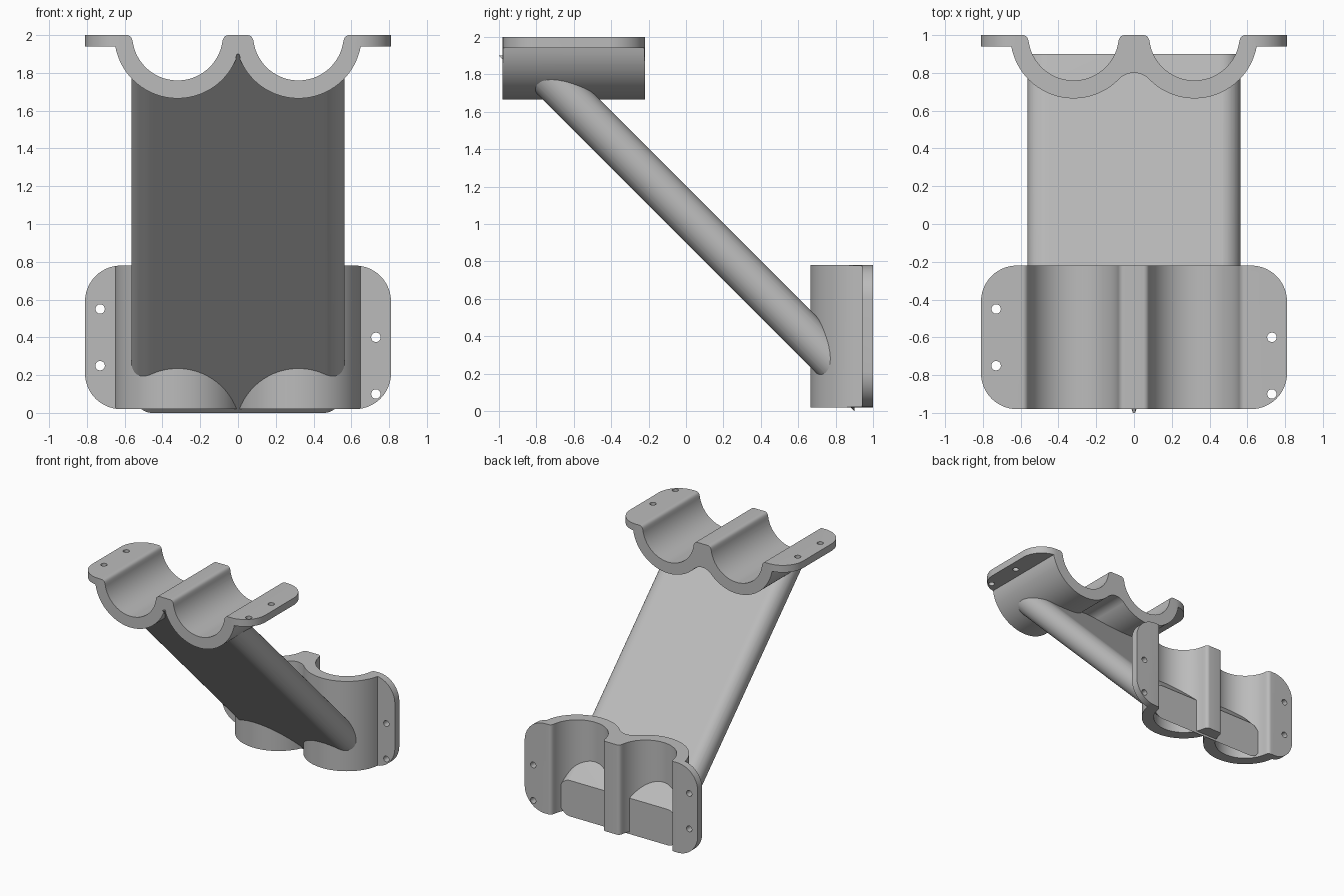
import bpy, bmesh
from math import sin, cos, pi, asin, sqrt
from mathutils import Matrix, Vector

cube = bpy.data.objects.get("Cube")
if cube:
    bpy.data.objects.remove(cube)

grey = bpy.data.materials.new("light_grey")
grey.use_nodes = True
colour = (0.5, 0.5, 0.5, 1)
grey.diffuse_color = colour
grey.node_tree.nodes["Principled BSDF"].inputs["Base Color"].default_value = colour

AXIS, INNER, OUTER = 0.32, 0.24, 0.335    # channel spacing and radii
LIP, PLATE, HALF_W = 0.03, 0.06, 0.81     # edge fillet, flange thickness, half width
FRONT, BACK = -0.98, -0.22                # cradle ends
UPRIGHT = Matrix(((1, 0, 0, 0), (0, 0, -1, 0), (0, 1, 0, 0), (0, 0, 0, 1)))  # extrude to -y
SWAP = Matrix(((1, 0, 0, 0), (0, 0, 1, -1), (0, 1, 0, 1), (0, 0, 0, 1)))     # top cradle to rear


def arc(cx, cy, r, a, b, n):
    return [(cx + r * cos(a + (b - a) * i / n), cy + r * sin(a + (b - a) * i / n))
            for i in range(n + 1)]


def prism(name, outline, low, high, matrix=Matrix()):
    bm = bmesh.new()
    face = bm.faces.new([bm.verts.new((x, y, low)) for x, y in outline])
    top = bmesh.ops.extrude_face_region(bm, geom=[face])["geom"]
    verts = [v for v in top if isinstance(v, bmesh.types.BMVert)]
    bmesh.ops.translate(bm, verts=verts, vec=(0, 0, high - low))
    bm.transform(matrix)
    bmesh.ops.recalc_face_normals(bm, faces=bm.faces)
    mesh = bpy.data.meshes.new(name)
    bm.to_mesh(mesh)
    bm.free()
    mesh.materials.append(grey)
    obj = bpy.data.objects.new(name, mesh)
    bpy.context.collection.objects.link(obj)
    return obj


def combine(obj, other, operation):
    mod = obj.modifiers.new(operation.lower(), "BOOLEAN")
    mod.operation, mod.object, mod.solver = operation, other, "EXACT"
    bpy.context.view_layer.objects.active = obj
    bpy.ops.object.modifier_apply(modifier=mod.name)
    bpy.data.objects.remove(other)


def smooth(obj):
    bpy.ops.object.select_all(action="DESELECT")
    obj.select_set(True)
    bpy.context.view_layer.objects.active = obj
    bpy.ops.object.shade_smooth_by_angle(angle=pi / 6)


def mirrored(half):
    return half + [(-x, y) for x, y in reversed(half)]


# Cradle: twin half-pipe section with side flanges, running front to back
top = Matrix.Translation((0, 0, 2)) @ UPRIGHT
dip = asin(LIP / INNER)
inside = (arc(AXIS - INNER - LIP, -LIP, LIP, pi / 2, 0.3, 6)
          + arc(AXIS, 0, INNER, pi + dip, 2 * pi - dip, 40)
          + arc(AXIS + INNER + LIP, -LIP, LIP, pi - 0.3, pi / 2, 6))
cusp = sqrt(OUTER ** 2 - AXIS ** 2)
outside = arc(AXIS, 0, OUTER, -asin(PLATE / OUTER), asin(cusp / OUTER) - pi, 40)
outside[-1] = (0, -cusp)
half = inside + [(HALF_W, 0), (HALF_W, -PLATE)] + outside
section = half + [(-x, y) for x, y in reversed(half[:-1])]
cradle = prism("upper_cradle", section, -BACK, -FRONT, top)

# Rounded saddle between the pipes, behind the strut
fillet, drop = 0.112, 0.2
valley = [(x, y) for x, y in arc(0, -drop - fillet, fillet, pi / 4, pi / 2, 8)]
saddle = prism("saddle", mirrored([(0.04, -0.08), (0.09, -drop)] + valley[:-1]),
               -BACK, 0.72, top)
combine(cradle, saddle, "UNION")

# Rounded flange corners
corner = 0.19
x0, y0, y1 = HALF_W - corner, FRONT + corner, BACK - corner
plan = (arc(x0, y1, corner, pi / 2, 0, 14) + arc(x0, y0, corner, 0, -pi / 2, 14))
combine(cradle, prism("corner_trim", mirrored(plan), 1.5, 2.2), "INTERSECT")

# Staggered bolt holes
for x, y in ((-0.73, -0.45), (-0.73, -0.75), (0.73, -0.6), (0.73, -0.9)):
    hole = arc(x, y, 0.025, 0, 2 * pi, 24)[:-1]
    combine(cradle, prism("hole", hole, 1.8, 2.2), "DIFFERENCE")

# Lower cradle: the same part turned to stand upright at the back
lower = cradle.copy()
lower.data = cradle.data.copy()
lower.name = "lower_cradle"
lower.data.transform(SWAP)
lower.data.flip_normals()
bpy.context.collection.objects.link(lower)

# Diagonal strut with fully rounded sides
radius, width = 0.1075, 0.565
side = arc(width - radius, 0, radius, pi / 2, -pi / 2, 24)
tilt = Matrix.Rotation(pi / 4, 4, "X")
strut = prism("diagonal_strut", mirrored(side), -1.6, 1.6,
              Matrix.Translation((0, 0.026, 1.026)) @ tilt)

# Trim strut ends to the cradles
box = [(-1, -1.5), (1, -1.5), (1, 0.9), (-1, 0.9)]
combine(strut, prism("end_trim", box, -0.5, 1.9), "INTERSECT")
for sign in (-1, 1):
    pipe = arc(sign * AXIS, 0, OUTER - 0.005, 0, 2 * pi, 80)[:-1]
    for turn in (Matrix(), SWAP):
        combine(strut, prism("pipe_trim", pipe, -0.2, 1.6, turn @ top), "DIFFERENCE")

for part in (cradle, lower, strut):
    smooth(part)
